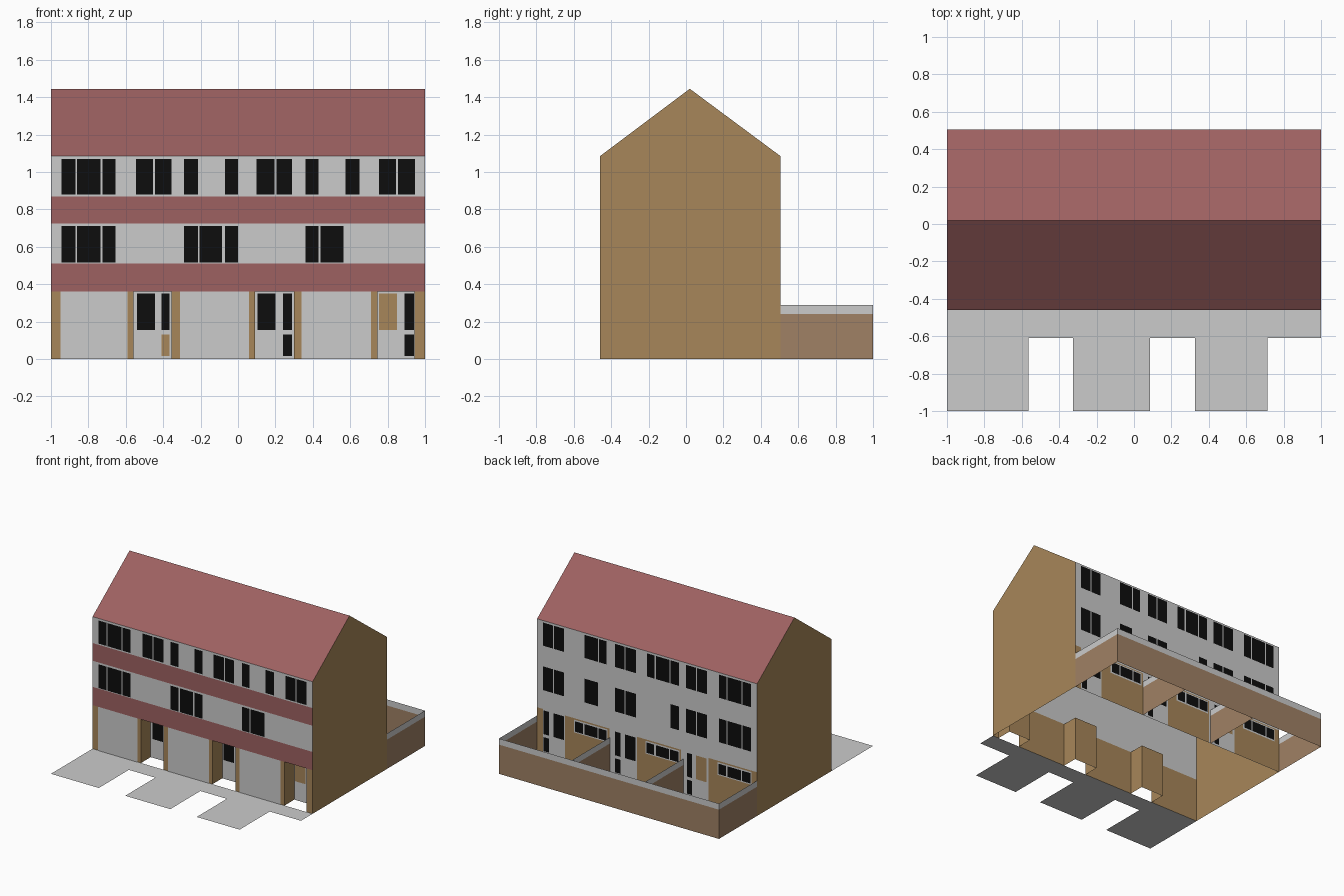
import bpy

cube = bpy.data.objects.get("Cube")
if cube:
    bpy.data.objects.remove(cube)


def material(name, r, g, b):
    m = bpy.data.materials.new(name)
    m.use_nodes = True
    m.diffuse_color = (r, g, b, 1)
    m.node_tree.nodes["Principled BSDF"].inputs["Base Color"].default_value = (r, g, b, 1)
    return m


GREY = material("pale grey render", 0.60, 0.60, 0.60)
RED = material("dull red tile", 0.34, 0.12, 0.12)
TAN = material("tan brick", 0.39, 0.24, 0.10)
BROWN = material("brown garden brick", 0.35, 0.22, 0.13)
BLACK = material("black glass", 0.004, 0.004, 0.004)

FRONT, BACK, RIDGE, END = -0.46, 0.505, 0.02, 1.0
GROUND, EAVES, TOP = 0.36, 1.085, 1.445
SKIN = 0.003
RECESS = FRONT + 0.13


def sheet(name, polys, mat):
    """One object made of flat polygons."""
    verts, faces = [], []
    for p in polys:
        faces.append(range(len(verts), len(verts) + len(p)))
        verts += p
    me = bpy.data.meshes.new(name)
    me.from_pydata(verts, [], [list(f) for f in faces])
    me.materials.append(mat)
    ob = bpy.data.objects.new(name, me)
    bpy.context.collection.objects.link(ob)
    return ob


def across(x0, x1, z0, z1, y, back=False):
    """Upright rectangle facing the front, or the back."""
    p = [(x0, y, z0), (x1, y, z0), (x1, y, z1), (x0, y, z1)]
    return p[::-1] if back else p


def along(y0, y1, z0, z1, x, flip=False):
    """Upright rectangle facing +x, or -x when flipped."""
    p = [(x, y0, z0), (x, y1, z0), (x, y1, z1), (x, y0, z1)]
    return p[::-1] if flip else p


def level(x0, x1, y0, y1, z):
    return [(x0, y0, z), (x1, y0, z), (x1, y1, z), (x0, y1, z)]


def row(name, spans, z0, z1, y, mat, back=False):
    sheet(name, [across(a, b, z0, z1, y, back) for a, b in spans], mat)


# Gable ends and roof
gable = [(FRONT, 0), (BACK, 0), (BACK, EAVES), (RIDGE, TOP), (FRONT, EAVES)]
sheet("left_gable", [[(1, y, z) for y, z in gable]], TAN)
sheet("right_gable", [[(-1, y, z) for y, z in reversed(gable)]], TAN)
sheet("roof", [
    [(-1, FRONT, EAVES), (1, FRONT, EAVES), (1, RIDGE, TOP), (-1, RIDGE, TOP)],
    [(1, BACK, EAVES), (-1, BACK, EAVES), (-1, RIDGE, TOP), (1, RIDGE, TOP)]], RED)

# Front walls, with three door openings on the ground floor
doors = [(-0.56, -0.355), (0.09, 0.30), (0.745, 0.945)]
garages = [(-0.95, -0.59), (-0.31, 0.06), (0.34, 0.71)]
piers = [(-1, -0.56), (-0.355, 0.09), (0.30, 0.745), (0.945, 1)]
row("front_upper_wall", [(-1, 1)], GROUND, EAVES, FRONT, GREY)
row("front_ground_wall", piers, 0, GROUND, FRONT, TAN)
row("garage_doors", garages, 0, GROUND, FRONT - SKIN, GREY)
row("lower_tile_band", [(-1, 1)], GROUND, 0.51, FRONT - SKIN, RED)
row("upper_tile_band", [(-1, 1)], 0.725, 0.87, FRONT - SKIN, RED)

# Recessed porches
for i, (a, b) in enumerate(doors):
    sheet(f"porch_{i}", [
        along(FRONT, RECESS, 0, GROUND, a),
        along(FRONT, RECESS, 0, GROUND, b, True),
        level(a, b, FRONT, RECESS, GROUND)[::-1],
        across(a, b, 0, GROUND, RECESS)], TAN)
row("porch_door_walls", doors, 0, GROUND, RECESS - SKIN, GREY)
y = RECESS - 2 * SKIN
row("porch_windows", [(-0.54, -0.445), (0.105, 0.20)], 0.155, 0.35, y, BLACK)
row("porch_brown_window", [(0.755, 0.85)], 0.155, 0.35, y, TAN)
row("door_glass_upper", [(-0.41, -0.365), (0.24, 0.29), (0.89, 0.94)], 0.155, 0.35, y, BLACK)
row("door_glass_lower", [(0.24, 0.29), (0.89, 0.94)], 0.015, 0.13, y, BLACK)
row("door_brown_panel", [(-0.41, -0.365)], 0.015, 0.13, y, TAN)

# Window groups shared between floors and sides
triple = [(-0.945, -0.87), (-0.86, -0.735), (-0.725, -0.655)]
mid_triple = [(-0.29, -0.215), (-0.205, -0.085), (-0.07, 0)]
pair_right = [(-0.545, -0.455), (-0.445, -0.355)]
pair_mid = [(0.10, 0.195), (0.205, 0.29)]
pair_left = [(0.755, 0.845), (0.855, 0.945)]

# Front windows
y = FRONT - SKIN
row("front_top_windows", triple + pair_right + [mid_triple[0], mid_triple[2]] + pair_mid
    + [(0.36, 0.43), (0.575, 0.65)] + pair_left, 0.88, 1.07, y, BLACK)
row("front_middle_windows", triple + mid_triple + [(0.36, 0.43), (0.44, 0.565)],
    0.515, 0.71, y, BLACK)

# Back walls
bricks = [(-1, -0.56), (-0.31, 0.09), (0.34, 0.745), (0.945, 1)]
row("back_wall", [(-1, 1)], 0, EAVES, BACK, GREY, True)
y = BACK + SKIN
row("back_ground_brick", bricks, 0, GROUND, y, TAN, True)

# Back windows
row("back_top_windows", triple + pair_right + mid_triple + pair_mid
    + [(0.365, 0.435), (0.445, 0.565)] + pair_left, 0.88, 1.07, y, BLACK, True)
row("back_middle_windows", triple + pair_right + [mid_triple[0]] + pair_mid
    + [(0.445, 0.565)] + pair_left, 0.515, 0.71, y, BLACK, True)
strips = triple + mid_triple + [(0.365, 0.435), (0.445, 0.565), (0.575, 0.65)]
strip_frames = [(-0.955, -0.645), (-0.30, 0.01), (0.355, 0.66)]
row("back_strip_frames", strip_frames, 0.245, 0.35, BACK + 2 * SKIN, GREY, True)
row("back_strip_windows", strips, 0.255, 0.34, BACK + 3 * SKIN, BLACK, True)
glass = [(-0.41, -0.365), (0.24, 0.29), (0.89, 0.94)]
row("back_door_glass_upper", glass, 0.155, 0.35, y, BLACK, True)
row("back_door_glass_lower", glass, 0.015, 0.13, y, BLACK, True)
row("back_door_windows", [(0.105, 0.20), (0.755, 0.85)], 0.155, 0.35, y, BLACK, True)
row("back_brown_window", [(-0.54, -0.445)], 0.155, 0.35, y, TAN, True)

# Thin garden walls with a pale coping strip
for name, z0, z1, mat in (("garden_wall", 0, 0.24, BROWN), ("garden_coping", 0.24, 0.29, GREY)):
    sheet(name, [across(-1, 1, z0, z1, END, True)]
          + [along(BACK, END, z0, z1, x, x < 0) for x in (-1, -0.33, 0.335, 1)], mat)

# Pavement and driveways
sheet("pavement", [level(-1, 1, -0.61, FRONT, 0)]
      + [level(a, b, -1, -0.61, 0) for a, b in ((-1, -0.565), (-0.325, 0.085), (0.325, 0.715))], GREY)
